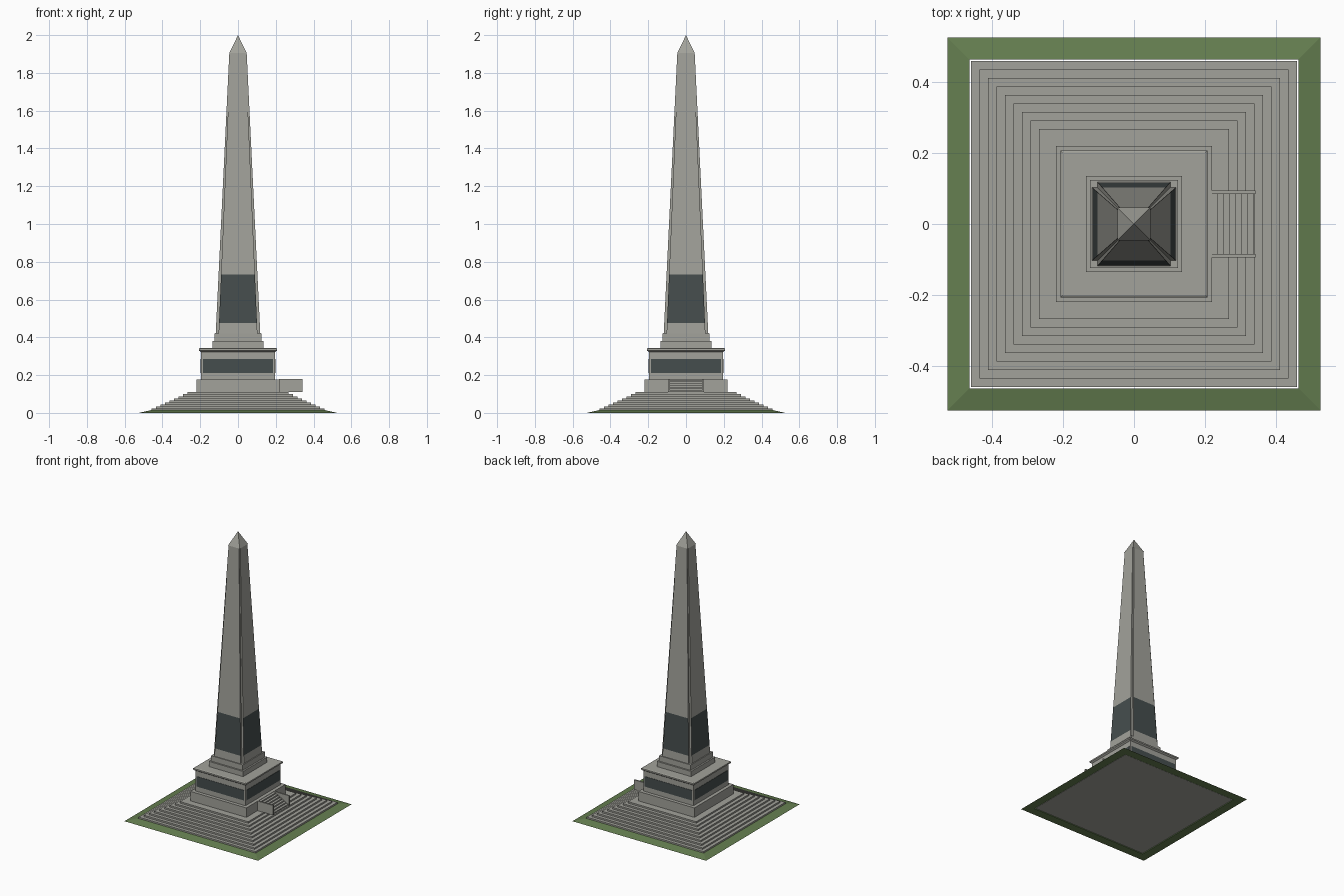
import bpy

if "Cube" in bpy.data.objects:
    bpy.data.objects.remove(bpy.data.objects["Cube"])


def material(name, rgb):
    m = bpy.data.materials.new(name)
    m.diffuse_color = (*rgb, 1)
    m.use_nodes = True
    m.node_tree.nodes["Principled BSDF"].inputs["Base Color"].default_value = m.diffuse_color
    return m


STONE = material("pale stone", (0.36, 0.36, 0.325))
DARK = material("dark slate", (0.06, 0.075, 0.075))
GRASS = material("grass green", (0.13, 0.21, 0.08))


def build(name, verts, faces, mats, indices=None):
    me = bpy.data.meshes.new(name)
    me.from_pydata(verts, [], faces)
    for m in mats:
        me.materials.append(m)
    for p, i in zip(me.polygons, indices or []):
        p.material_index = i
    ob = bpy.data.objects.new(name, me)
    bpy.context.collection.objects.link(ob)
    return ob


def loft(name, section, rings, mats, pick=None):
    """Stack scaled copies of a section; rings are (half size, z)."""
    n = len(section)
    verts = [(x * h, y * h, z) for h, z in rings for x, y in section]
    faces, idx = [], []
    for r in range(len(rings) - 1):
        for i in range(n):
            j = (i + 1) % n
            faces.append((r * n + i, r * n + j, (r + 1) * n + j, (r + 1) * n + i))
            idx.append(pick(r, i) if pick else 0)
    faces += [tuple(range(n))[::-1], tuple(range(len(verts) - n, len(verts)))]
    return build(name, verts, faces, mats, idx + [0, 0])


def box(name, x0, x1, y0, y1, z0, z1, mat=STONE):
    verts = [(x, y, z) for z in (z0, z1) for x, y in ((x0, y0), (x1, y0), (x1, y1), (x0, y1))]
    faces = [(3, 2, 1, 0), (4, 5, 6, 7)] + [(i, (i + 1) % 4, (i + 1) % 4 + 4, i + 4) for i in range(4)]
    return build(name, verts, faces, [mat])


SQUARE = [(-1, -1), (1, -1), (1, 1), (-1, 1)]

# sloping grass border around the stone base
border = [(x * h, y * h, z) for h, z in ((0.525, 0), (0.463, 0.014), (0.463, 0)) for x, y in SQUARE]
border_faces = []
for a, b in ((0, 4), (4, 8), (8, 0)):
    border_faces += [(a + i, a + (i + 1) % 4, b + (i + 1) % 4, b + i) for i in range(4)]
build("grass_border", border, border_faces, [GRASS])

# broad stepped base, one stepped profile
rings = []
z = 0.002
for k in range(9):
    h = 0.459 - k * 0.0239
    top = 0.022 + k * 0.011
    rings += [(h, z), (h, top)]
    z = top
loft("stepped_base", SQUARE, rings, [STONE])

# pedestal blocks
loft("plinth", SQUARE, [(0.22, 0.11), (0.22, 0.177)], [STONE])
loft("pedestal", SQUARE, [(0.196, 0.177), (0.196, 0.325)], [STONE])
loft("cornice", SQUARE, [(0.196, 0.322), (0.207, 0.33), (0.207, 0.34), (0.201, 0.344)], [STONE])
loft("lower_collar", SQUARE, [(0.135, 0.344), (0.135, 0.381)], [STONE])
loft("upper_collar", SQUARE, [(0.124, 0.381), (0.124, 0.42)], [STONE])

# dark panels on the four pedestal sides
for side, (a, b) in {"front": (0, -1), "right": (1, 0), "back": (0, 1), "left": (-1, 0)}.items():
    hx, hy = (0.002, 0.186) if a else (0.186, 0.002)
    cx, cy = a * 0.196, b * 0.196
    box(side + "_pedestal_panel", cx - hx, cx + hx, cy - hy, cy + hy, 0.212, 0.284, DARK)

# tapering shaft with notched corners, dark band on the four broad faces
c = 0.87
NOTCHED = [(-c, -1), (c, -1), (c, -c), (1, -c), (1, c), (c, c),
           (c, 1), (-c, 1), (-c, c), (-1, c), (-1, -c), (-c, -c)]


def shaft_half(z):
    return 0.118 - (z - 0.42) * (0.118 - 0.046) / (1.905 - 0.42)


loft("shaft", NOTCHED, [(shaft_half(z), z) for z in (0.42, 0.475, 0.733, 1.905)],
     [STONE, DARK], lambda r, i: 1 if r == 1 and i % 3 == 0 else 0)

# pointed cap
build("pointed_cap", [(x * 0.046, y * 0.046, 1.905) for x, y in SQUARE] + [(0, 0, 2)],
      [(3, 2, 1, 0)] + [(i, (i + 1) % 4, 4) for i in range(4)], [STONE])

# small stair on the right with a wall each side
for name, s in (("stair_wall_front", -1), ("stair_wall_back", 1)):
    box(name, 0.218, 0.342, s * 0.09 - 0.005, s * 0.09 + 0.005, 0.11, 0.179)
n = 7
for k in range(n):
    box(f"stair_step_{k + 1}", 0.218, 0.336 - k * 0.0165, -0.086, 0.086,
        0.11 + k * 0.0092, 0.11 + (k + 1) * 0.0092)
